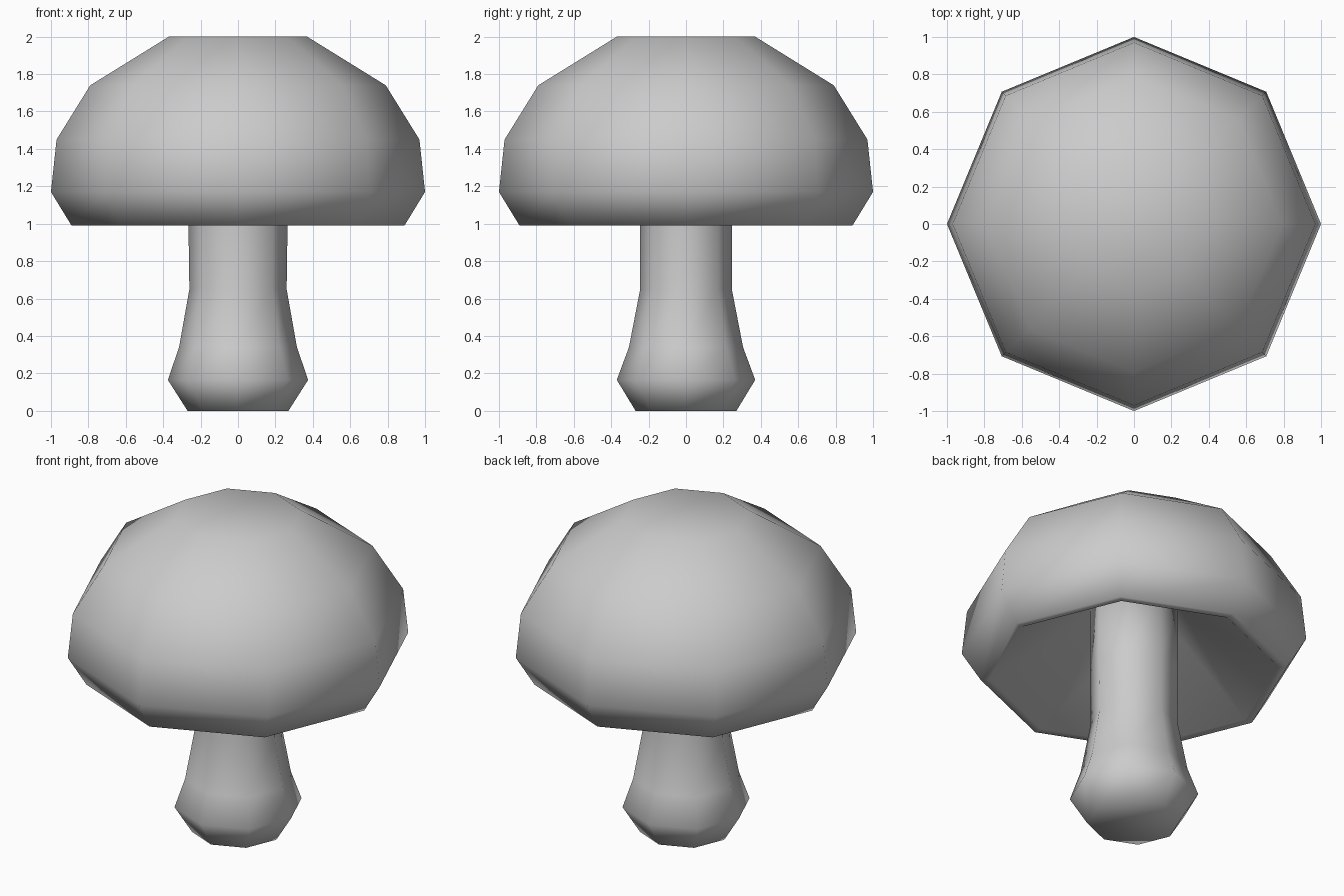
import bpy, math

if "Cube" in bpy.data.objects:
    bpy.data.objects.remove(bpy.data.objects["Cube"])

SIDES = 8


def lathe(name, rings, cap_start=False, cap_end=False):
    """Skin a stack of eight-sided (rx, ry, z) rings into one smooth object."""
    verts, faces = [], []
    for rx, ry, z in rings:
        for i in range(SIDES):
            a = 2 * math.pi * i / SIDES
            verts.append((rx * math.cos(a), ry * math.sin(a), z))
    for k in range(len(rings) - 1):
        for i in range(SIDES):
            j = (i + 1) % SIDES
            a, b = k * SIDES, (k + 1) * SIDES
            faces.append((a + i, a + j, b + j, b + i))
    if cap_start:
        faces.append(tuple(reversed(range(SIDES))))
    if cap_end:
        n = (len(rings) - 1) * SIDES
        faces.append(tuple(range(n, n + SIDES)))
    mesh = bpy.data.meshes.new(name)
    mesh.from_pydata(verts, [], faces)
    mesh.polygons.foreach_set("use_smooth", [True] * len(mesh.polygons))
    mesh.update()
    obj = bpy.data.objects.new(name, mesh)
    bpy.context.collection.objects.link(obj)
    return obj


# Cap: hollow underside, thin rim, then the faceted dome with a flat crown
cap_profile = [(0.26, 1.42), (0.84, 0.99), (0.89, 0.99), (1.0, 1.17),
               (0.97, 1.45), (0.79, 1.74), (0.37, 2.0)]
lathe("mushroom_cap", [(r, r, z) for r, z in cap_profile],
      cap_start=True, cap_end=True)

# Stem: bulbous foot and slightly oval neck running up into the cap
lathe("mushroom_stem", [(0.27, 0.27, 0.0), (0.375, 0.37, 0.165),
                        (0.315, 0.305, 0.34), (0.26, 0.245, 0.65),
                        (0.265, 0.245, 1.0), (0.265, 0.245, 1.43)],
      cap_start=True, cap_end=True)
